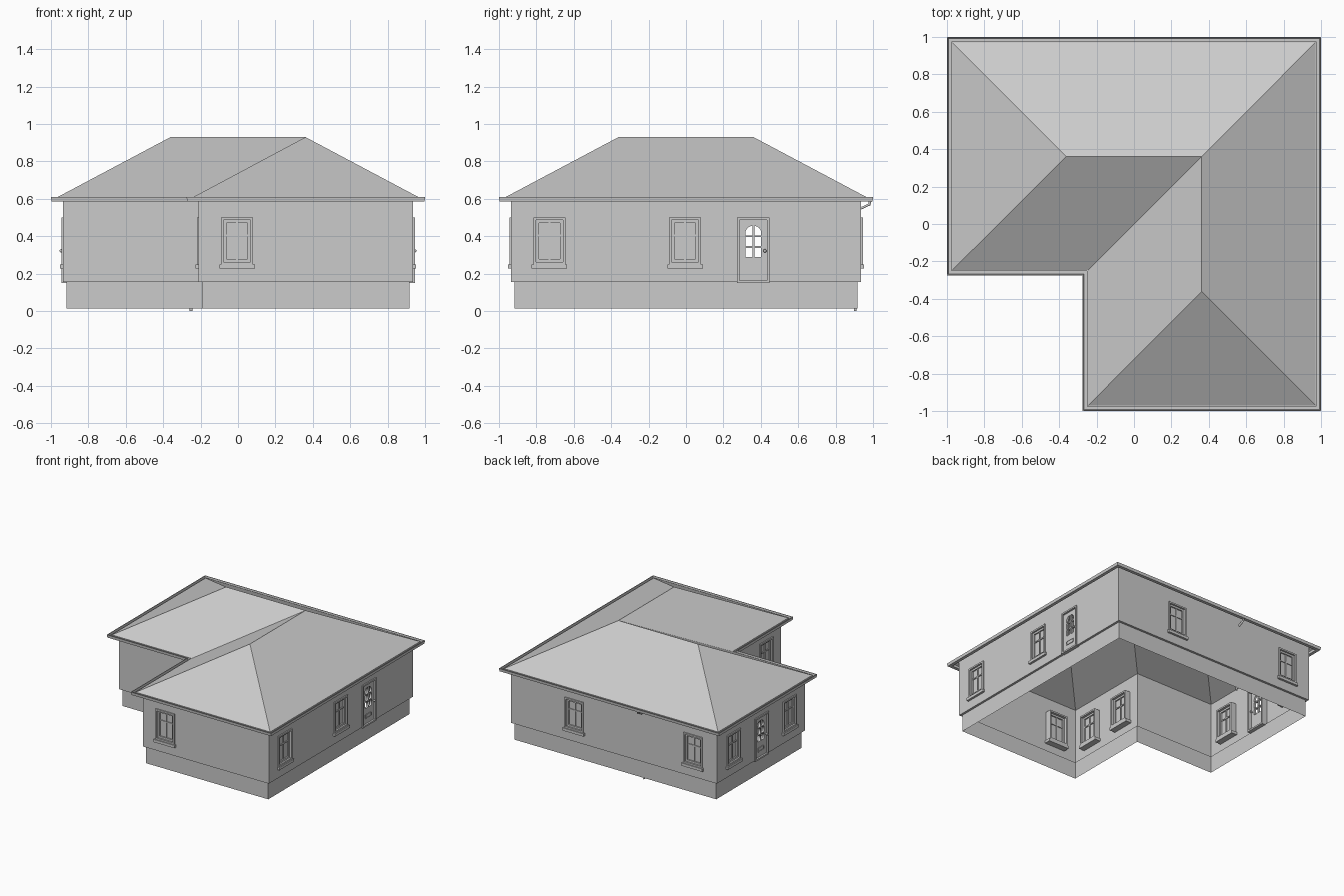
import bpy, bmesh, math
from mathutils import Matrix, Vector

if "Cube" in bpy.data.objects:
    bpy.data.objects.remove(bpy.data.objects["Cube"])


def add_object(name, mesh, matrix=Matrix()):
    ob = bpy.data.objects.new(name, mesh)
    bpy.context.collection.objects.link(ob)
    ob.matrix_world = matrix
    return ob


def mesh_of(name, verts, faces):
    me = bpy.data.meshes.new(name)
    me.from_pydata(verts, [], faces)
    return me


def boxes(name, spans):
    """One mesh from boxes given as (x0, x1, y0, y1, z0, z1)."""
    bm = bmesh.new()
    for x0, x1, y0, y1, z0, z1 in spans:
        m = (Matrix.Translation(((x0 + x1) / 2, (y0 + y1) / 2, (z0 + z1) / 2))
             @ Matrix.Diagonal((x1 - x0, y1 - y0, z1 - z0, 1)))
        bmesh.ops.create_cube(bm, size=1, matrix=m)
    me = bpy.data.meshes.new(name)
    bm.to_mesh(me)
    bm.free()
    return me


def border(w, z0, z1, t, y0, y1):
    """Four bars around an opening of half width w."""
    return [(-w, -w + t, y0, y1, z0, z1), (w - t, w, y0, y1, z0, z1),
            (-w + t, w - t, y0, y1, z0, z0 + t), (-w + t, w - t, y0, y1, z1 - t, z1)]


def outline(d):
    """L-shaped plan, offset outward from the walls by d, anticlockwise."""
    a, b = 0.935 + d, -0.21 - d
    return [(-a, b), (b, b), (b, -a), (a, -a), (a, a), (-a, a)]


def sweep(name, profile, closed=False):
    """Run an (offset, z) profile around the L-shaped plan."""
    verts = [(x, y, z) for d, z in profile for x, y in outline(d)]
    n, k = 6, len(profile)
    faces = [(i * n + j, i * n + (j + 1) % n,
              (i + 1) % k * n + (j + 1) % n, (i + 1) % k * n + j)
             for i in range(k if closed else k - 1) for j in range(n)]
    return add_object(name, mesh_of(name, verts, faces))


# Foundation with the small ledge under the walls
sweep("foundation", [(-0.018, 0.015), (-0.018, 0.155), (0, 0.155)])

# Gutter running round the eaves
sweep("gutter", [(0.036, 0.606), (0.036, 0.586), (0.062, 0.586), (0.065, 0.61),
                 (0.06, 0.61), (0.057, 0.592), (0.04, 0.592), (0.04, 0.606)], True)

# Hipped roof: eave corners 0-5, ridge points 6-8
r = 0.361
roof_verts = [(x, y, 0.605) for x, y in outline(0.038)]
roof_verts += [(-r, r, 0.93), (r, r, 0.93), (r, -r, 0.93)]
roof_faces = [(0, 1, 7, 6), (1, 2, 8, 7), (2, 3, 8), (3, 4, 7, 8), (4, 5, 6, 7), (5, 0, 6)]
add_object("roof", mesh_of("roof", roof_verts, roof_faces))

# Window parts, local y points into the house
frame = boxes("window_frame", border(0.085, 0.25, 0.5, 0.013, -0.01, 0.05))
sash = boxes("window_sash", border(0.072, 0.263, 0.487, 0.015, 0.004, 0.03)
             + [(-0.005, 0.005, 0.008, 0.026, 0.278, 0.472),
                (-0.057, 0.057, 0.008, 0.026, 0.4, 0.41)])
sill = boxes("window_sill", [(-0.095, 0.095, -0.018, 0.05, 0.227, 0.25)])
glass = boxes("window_glass", [(-0.06, 0.06, 0.015, 0.019, 0.275, 0.475)])


# Door leaf: flat profile with an arched set of six pane holes
def door_leaf():
    cu = bpy.data.curves.new("door_leaf", "CURVE")
    cu.dimensions, cu.fill_mode, cu.extrude = "2D", "BOTH", 0.008

    def loop(pts):
        sp = cu.splines.new("POLY")
        sp.points.add(len(pts) - 1)
        for p, (x, y) in zip(sp.points, pts):
            p.co = (x, y, 0, 1)
        sp.use_cyclic_u = True

    loop([(-0.074, 0.16), (0.074, 0.16), (0.074, 0.486), (-0.074, 0.486)])
    for s in (-1, 1):
        for z in (0.29, 0.347):
            loop([(s * 0.005, z), (s * 0.042, z), (s * 0.042, z + 0.048), (s * 0.005, z + 0.048)])
        arc = [(s * (0.005 + 0.037 * math.cos(t)), 0.418 + 0.037 * math.sin(t))
               for t in [i * math.pi / 12 for i in range(7)]]
        loop([(s * 0.005, 0.404), (s * 0.042, 0.404)] + arc)
    ob = bpy.data.objects.new("leaf_helper", cu)
    bpy.context.collection.objects.link(ob)
    dg = bpy.context.evaluated_depsgraph_get()
    me = bpy.data.meshes.new_from_object(ob.evaluated_get(dg))
    bpy.data.objects.remove(ob)
    me.transform(Matrix.Translation((0, 0.012, 0)) @ Matrix.Rotation(math.pi / 2, 4, "X"))
    return me


leaf = door_leaf()
door_frame = boxes("door_frame", border(0.087, 0.15, 0.5, 0.013, -0.01, 0.05))
mail_slot = boxes("mail_slot", border(0.038, 0.208, 0.24, 0.004, -0.001, 0.004)
                  + [(-0.034, 0.034, 0.002, 0.004, 0.212, 0.236)])


def knob_mesh():
    bm = bmesh.new()
    for y in (-0.01, 0.034):
        bmesh.ops.create_uvsphere(bm, u_segments=12, v_segments=8, radius=0.009,
                                  matrix=Matrix.Translation((0.062, y, 0.322)))
    bmesh.ops.create_cone(bm, cap_ends=True, segments=10, radius1=0.004, radius2=0.004, depth=0.044,
                          matrix=Matrix.Translation((0.062, 0.012, 0.322)) @ Matrix.Rotation(math.pi / 2, 4, "X"))
    me = bpy.data.meshes.new("door_knob")
    bm.to_mesh(me)
    bm.free()
    return me


knob = knob_mesh()
window_parts = (frame, sash, sill, glass)
door_parts = (door_frame, leaf, mail_slot, knob)


# Walls: thin sheets with openings, in plan order; positions run along x or y
openings = [("left_wing_front", [], []),
            ("notch_side", [-0.74, -0.38], []),
            ("right_wing_front", [-0.005], []),
            ("right", [-0.73, -0.005], [0.36]),
            ("back", [0.36, -0.72], []),
            ("left", [0.72, -0.005], [0.36])]
corners = [Vector((x, y, 0)) for x, y in outline(0)]
for i, (side, windows, doors) in enumerate(openings):
    p, q = corners[i], corners[(i + 1) % 6]
    u = (q - p).normalized()
    inward = Vector((-u.y, u.x, 0))
    m = Matrix((u, inward, (0, 0, 1))).transposed().to_4x4()
    m.translation = p
    axis = 0 if abs(u.x) > 0.5 else 1
    holes = [(abs(c - p[axis]), 0.085, 0.25, window_parts) for c in windows]
    holes += [(abs(c - p[axis]), 0.087, 0.155, door_parts) for c in doors]
    spans, x = [], 0
    for c, w, z, parts in sorted(holes, key=lambda h: h[0]):
        spans += [(x, c - w, 0.155, 0.622), (c - w, c + w, 0.5, 0.622)]
        if z > 0.155:
            spans.append((c - w, c + w, 0.155, z))
        x = c + w
        for part in parts:
            add_object(part.name if part is not leaf else "door_leaf", part,
                       m @ Matrix.Translation((c, 0, 0)))
    spans.append((x, (q - p).length, 0.155, 0.622))
    verts, faces = [], []
    for x0, x1, z0, z1 in spans:
        k = len(verts)
        verts += [(x0, 0, z0), (x1, 0, z0), (x1, 0, z1), (x0, 0, z1)]
        faces.append((k, k + 1, k + 2, k + 3))
    add_object("wall_" + side, mesh_of("wall_" + side, verts, faces), m)

# Drain pipe from the back gutter, down inside the wall to the ground
pipe = bpy.data.curves.new("drain_pipe", "CURVE")
pipe.dimensions, pipe.bevel_depth, pipe.bevel_resolution, pipe.use_fill_caps = "3D", 0.008, 1, True
path = [(-0.25, 0.985, 0.59), (-0.25, 0.98, 0.57), (-0.25, 0.905, 0.535), (-0.25, 0.905, 0.0)]
spline = pipe.splines.new("POLY")
spline.points.add(len(path) - 1)
for pt, co in zip(spline.points, path):
    pt.co = (*co, 1)
add_object("drain_pipe", pipe)
